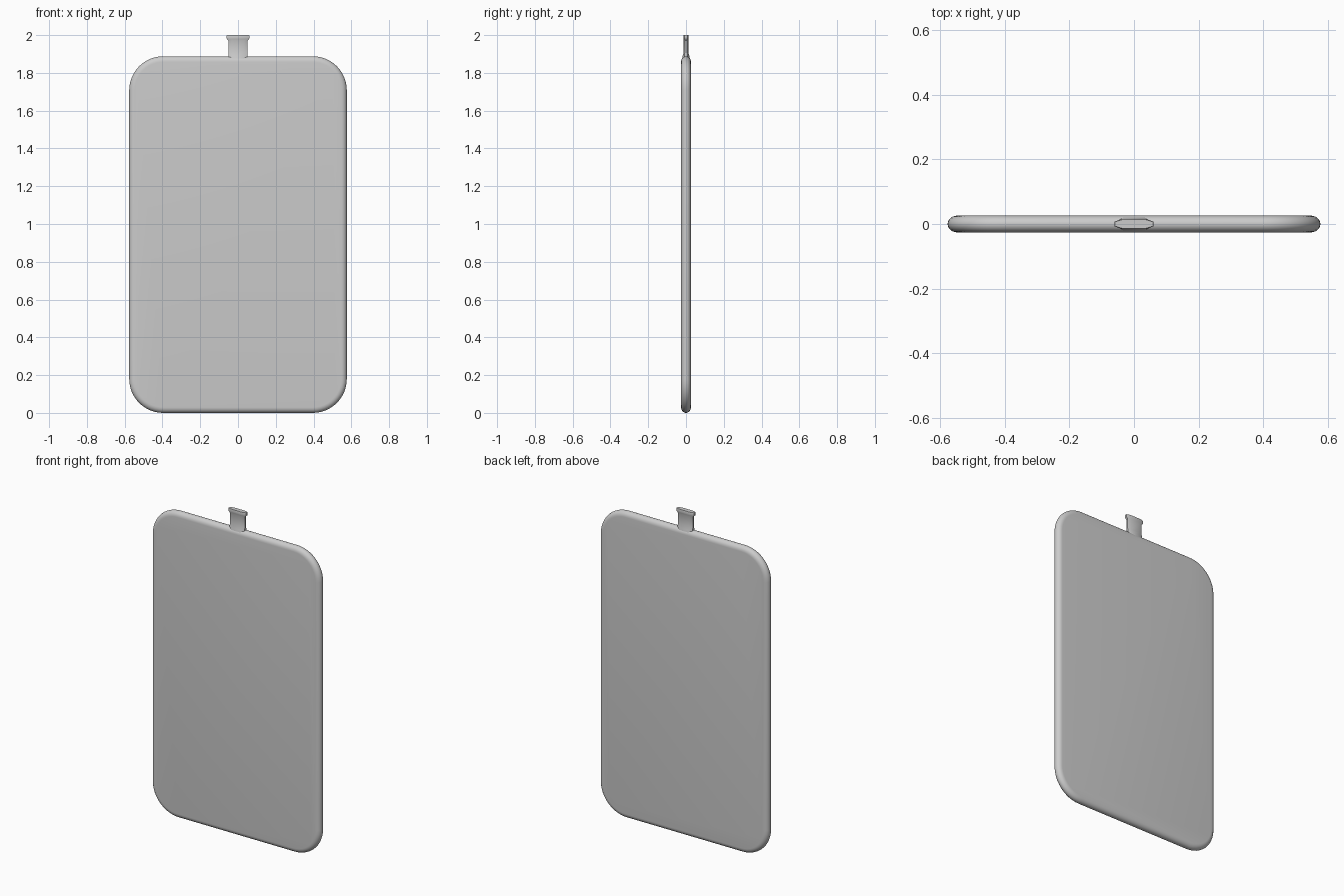
import bpy, bmesh, math

if "Cube" in bpy.data.objects:
    bpy.data.objects.remove(bpy.data.objects["Cube"])


def loft(name, rings, angle):
    """Skin a stack of closed rings and cap both ends."""
    bm = bmesh.new()
    rows = [[bm.verts.new(p) for p in ring] for ring in rings]
    n = len(rows[0])
    for a, b in zip(rows, rows[1:]):
        for i in range(n):
            j = (i + 1) % n
            bm.faces.new((a[i], a[j], b[j], b[i]))
    bm.faces.new(rows[0][::-1])
    bm.faces.new(rows[-1])
    bmesh.ops.recalc_face_normals(bm, faces=bm.faces)
    mesh = bpy.data.meshes.new(name)
    bm.to_mesh(mesh)
    bm.free()
    obj = bpy.data.objects.new(name, mesh)
    bpy.context.collection.objects.link(obj)
    bpy.context.view_layer.objects.active = obj
    obj.select_set(True)
    bpy.ops.object.shade_smooth_by_angle(angle=math.radians(angle))
    obj.select_set(False)
    return obj


# Flat pouch body: rounded rectangle outline with a rounded rim
HALF_W, HEIGHT, HALF_T, RADIUS = 0.576, 1.888, 0.026, 0.18
RIM = 0.03


def outline(inset, y, steps=12):
    pts = []
    r = RADIUS - inset
    cx, cz, mid = HALF_W - RADIUS, HEIGHT / 2 - RADIUS, HEIGHT / 2
    for q, (sx, sz) in enumerate([(1, 1), (-1, 1), (-1, -1), (1, -1)]):
        for k in range(steps + 1):
            a = (q + k / steps) * math.pi / 2
            pts.append((sx * cx + r * math.cos(a), y, mid + sz * cz + r * math.sin(a)))
    return pts


rim = [math.pi * (k / 12 - 0.5) for k in range(13)]
loft("body", [outline(RIM * (1 - math.cos(t)), HALF_T * math.sin(t)) for t in rim], 40)


# Flattened eight-sided neck with a small flared lip
def neck_ring(w, d, z):
    quarter = [(w, d * 0.5), (w * 0.62, d)]
    half = quarter + [(-x, y) for x, y in quarter[::-1]]
    return [(x, y, z) for x, y in half + [(-x, -y) for x, y in half]]


loft("neck", [neck_ring(w, d, z) for w, d, z in [
    (0.051, 0.022, 1.87), (0.051, 0.018, 1.888), (0.051, 0.012, 1.91),
    (0.051, 0.012, 1.972), (0.058, 0.014, 1.979), (0.061, 0.0145, 1.986),
    (0.061, 0.0145, 1.995), (0.059, 0.0135, 2.0)]], 30)
